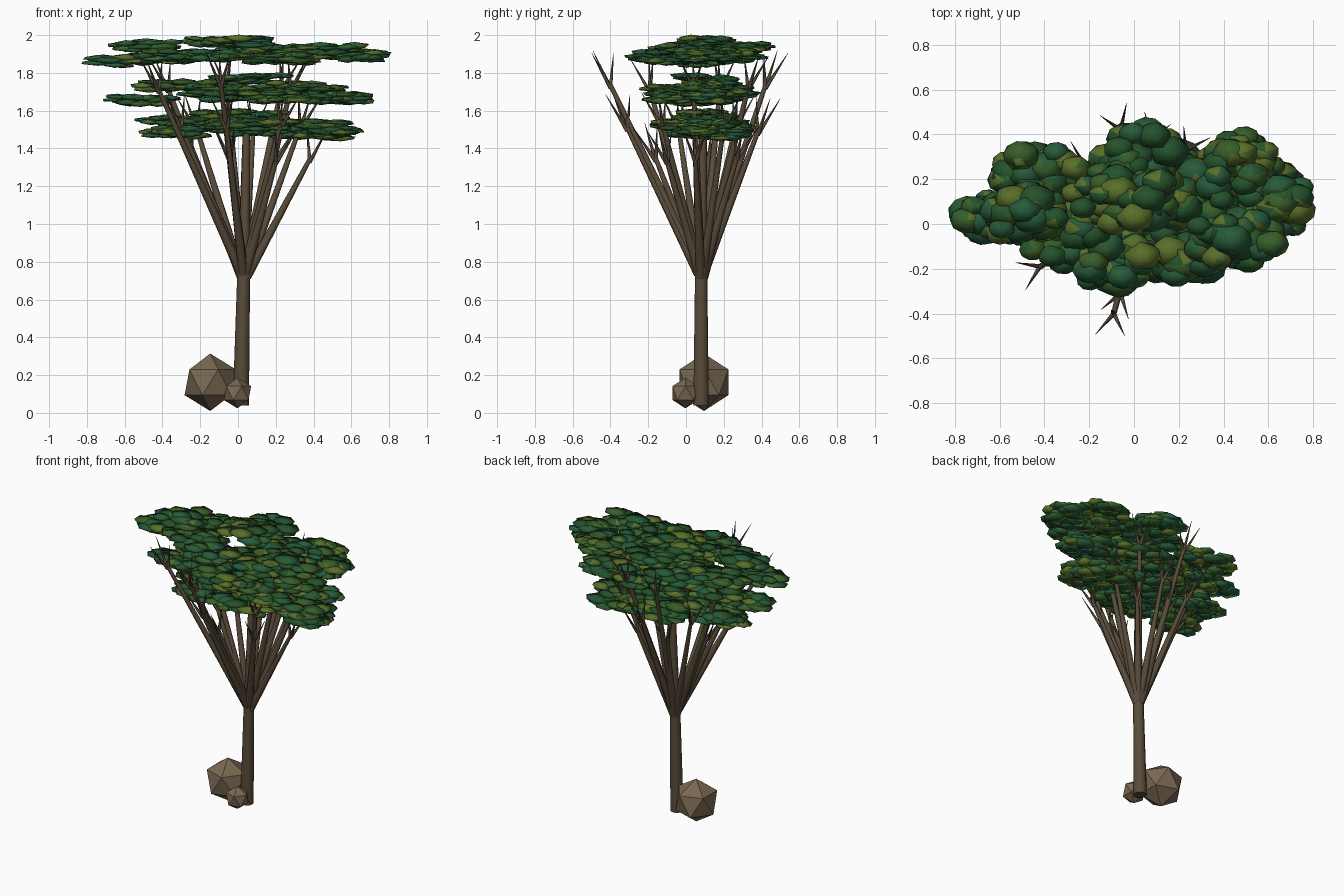
import bpy, bmesh, math, random
from mathutils import Vector, Matrix

if "Cube" in bpy.data.objects:
    bpy.data.objects.remove(bpy.data.objects["Cube"])

random.seed(7)


def material(name, rgb):
    m = bpy.data.materials.new(name)
    m.diffuse_color = (*rgb, 1)
    m.use_nodes = True
    m.node_tree.nodes["Principled BSDF"].inputs["Base Color"].default_value = m.diffuse_color
    return m


BARK = material("bark", (0.10, 0.072, 0.042))
ROCK = material("rock", (0.19, 0.14, 0.085))
GREENS = [material("leaf_dark", (0.018, 0.085, 0.025)),
          material("leaf_blue", (0.02, 0.105, 0.042)),
          material("leaf_mid", (0.04, 0.115, 0.022)),
          material("leaf_olive", (0.10, 0.16, 0.022))]


def finish(bm, name, mats, smooth=False):
    mesh = bpy.data.meshes.new(name)
    for f in bm.faces:
        f.smooth = smooth and len(f.verts) <= 4
    bm.to_mesh(mesh)
    bm.free()
    for m in mats:
        mesh.materials.append(m)
    ob = bpy.data.objects.new(name, mesh)
    bpy.context.collection.objects.link(ob)
    return ob


def limb(bm, a, b, r1, r2, sides):
    """Tapered cylinder from a to b."""
    a, b = Vector(a), Vector(b)
    d = b - a
    mat = Matrix.Translation((a + b) / 2) @ d.to_track_quat('Z', 'Y').to_matrix().to_4x4()
    bmesh.ops.create_cone(bm, cap_ends=True, segments=sides, radius1=r1,
                          radius2=r2, depth=d.length, matrix=mat)


# Trunk with its central leader
bm = bmesh.new()
limb(bm, (0.015, 0.08, 0.04), (0.03, 0.08, 0.74), 0.043, 0.034, 10)
limb(bm, (0.03, 0.08, 0.72), (0.045, 0.09, 1.50), 0.034, 0.020, 8)
finish(bm, "trunk", [BARK], True)

# Branches fan out from the trunk top in three heights, each ending in three twigs
BRANCH_TIPS = {
    1.35: [(0.38, 0.05), (0.20, -0.10), (-0.04, -0.16), (-0.25, 0.12), (-0.04, 0.27), (0.20, 0.27)],
    1.50: [(-0.06, -0.31), (-0.30, -0.04), (-0.22, 0.26), (0.08, 0.38), (0.33, 0.20), (0.22, -0.12)],
    1.73: [(-0.09, -0.40), (-0.42, -0.19), (-0.37, 0.18), (-0.06, 0.42), (0.23, 0.33), (0.28, 0.04)],
}
branches, twigs = bmesh.new(), bmesh.new()
for z, tips in BRANCH_TIPS.items():
    for x, y in tips:
        tip = Vector((x, y, z + random.uniform(-0.02, 0.02)))
        out = Vector((x - 0.03, y - 0.08, 0)).normalized()
        base = Vector((0.03, 0.08, random.uniform(0.71, 0.77))) + out * 0.014
        limb(branches, base, tip, 0.026, 0.012, 8)
        turn = math.atan2(out.y, out.x) + random.uniform(-0.3, 0.3)
        for k in range(3):
            ang = turn + math.pi / 3 + k * math.tau / 3
            end = tip + out * 0.06 + Vector((math.cos(ang) * 0.075, math.sin(ang) * 0.075,
                                             random.uniform(0.16, 0.19)))
            limb(twigs, tip - Vector((0, 0, 0.015)), end, 0.012, 0.001, 6)
finish(branches, "branches", [BARK], True)
finish(twigs, "twigs", [BARK], True)

# Foliage tiers: pads (x, y, z, half width, half depth) filled with flat faceted leaf clumps
TIERS = {
    "lower_foliage": [(0.00, 0.10, 1.57, .30, .19), (-0.32, 0.10, 1.54, .23, .17), (0.36, 0.12, 1.53, .27, .18),
                      (0.05, -0.06, 1.525, .28, .15), (0.08, 0.25, 1.515, .28, .13), (-0.33, 0.02, 1.485, .20, .14),
                      (0.40, 0.20, 1.475, .23, .16), (0.50, 0.06, 1.49, .16, .14), (0.10, 0.12, 1.495, .28, .19)],
    "middle_foliage": [(0.02, 0.10, 1.765, .28, .20), (-0.33, 0.13, 1.73, .24, .19), (0.36, 0.10, 1.725, .24, .19),
                       (0.00, -0.10, 1.71, .28, .16), (0.08, 0.26, 1.70, .30, .14), (-0.50, 0.04, 1.655, .22, .14),
                       (0.53, 0.12, 1.665, .20, .16), (0.27, -0.08, 1.67, .25, .16), (-0.05, 0.14, 1.675, .28, .17)],
    "upper_foliage": [(-0.05, 0.12, 1.965, .28, .18), (-0.48, 0.05, 1.94, .21, .14), (-0.61, 0.03, 1.86, .22, .13),
                      (-0.30, -0.05, 1.89, .26, .18), (-0.10, -0.16, 1.89, .22, .17), (0.05, 0.32, 1.93, .19, .16),
                      (0.22, -0.13, 1.87, .24, .16), (0.47, 0.27, 1.90, .20, .17), (0.64, 0.10, 1.89, .18, .18),
                      (0.45, -0.06, 1.925, .24, .17), (0.22, 0.14, 1.91, .26, .18), (-0.42, 0.23, 1.875, .25, .15)],
}
for name, pads in TIERS.items():
    bm = bmesh.new()
    for px, py, pz, rx, ry in pads:
        count = 28
        for i in range(count):
            # sunflower spread keeps each pad evenly filled
            rad = math.sqrt((i + 0.5) / count)
            ang = i * 2.39996 + px * 9
            w = random.uniform(0.05, 0.085)
            h = random.uniform(0.012, 0.018)
            x = px + (rx - w * 0.95) * rad * math.cos(ang)
            y = py + max(ry - w * 0.8, 0.04) * rad * math.sin(ang)
            z = pz + random.uniform(-0.022, 0.022) + 0.006 * (1 - rad)
            mat = (Matrix.Translation((x, y, z))
                   @ Matrix.Rotation(random.uniform(-0.07, 0.07), 4, random.choice("XY"))
                   @ Matrix.Diagonal((w * 1.15, w * 0.9, h, 1))
                   @ Matrix.Rotation(random.uniform(0, 6.28), 4, 'Z'))
            vs = bmesh.ops.create_icosphere(bm, subdivisions=1, radius=1.08, matrix=mat)["verts"]
            shade = random.choices(range(4), (4, 3, 3, 3))[0]
            for f in {f for v in vs for f in v.link_faces}:
                f.material_index = shade if random.random() < 0.8 else random.randrange(4)
    finish(bm, name, GREENS, True)

# Faceted rocks at the foot of the trunk
for name, pos, r in (("large_rock", (-0.147, 0.095, 0.162), 0.152),
                     ("small_rock", (-0.003, -0.003, 0.105), 0.081)):
    bm = bmesh.new()
    bmesh.ops.create_icosphere(bm, subdivisions=1, radius=r, matrix=Matrix.Translation(pos))
    finish(bm, name, [ROCK])
